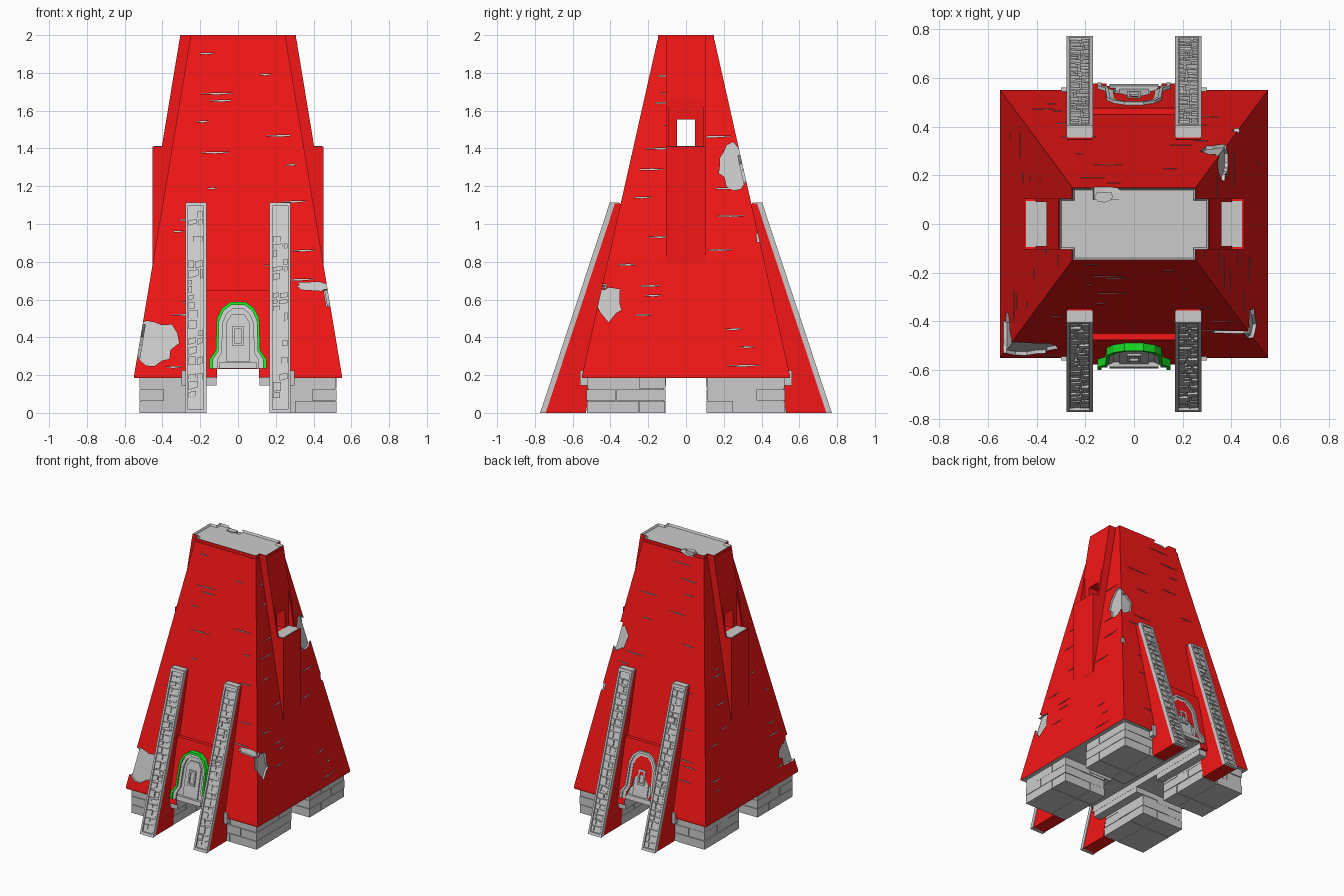
import bpy, bmesh, random

if "Cube" in bpy.data.objects:
    bpy.data.objects.remove(bpy.data.objects["Cube"])
random.seed(4)

def material(name, col):
    m = bpy.data.materials.new(name)
    m.diffuse_color = col
    m.use_nodes = True
    m.node_tree.nodes["Principled BSDF"].inputs["Base Color"].default_value = m.diffuse_color
    return m

RED = material("red_cladding", (0.9, 0.008, 0.008, 1))
GREEN = material("green_trim", (0.01, 0.8, 0.02, 1))

# Half-widths of the sloping faces at height z
hx = lambda z: 0.55 - max(z - 0.2, 0) * 0.1667
hy = lambda z: 0.55 - max(z - 0.2, 0) * 0.225
hf = lambda z: 0.768 - z * 0.331

def prism(bm, pts, fn, a, b):
    """Extrude a 2D outline between a and b; fn maps (u, v, t) to xyz."""
    lo = [bm.verts.new(fn(u, v, a)) for u, v in pts]
    hi = [bm.verts.new(fn(u, v, b)) for u, v in pts]
    n = len(pts)
    fs = [bm.faces.new(lo), bm.faces.new(hi)]
    fs += [bm.faces.new((lo[i], lo[(i + 1) % n], hi[(i + 1) % n], hi[i])) for i in range(n)]
    bmesh.ops.recalc_face_normals(bm, faces=fs)
    return fs

def on_y(s, half=hy):
    return lambda u, z, t: (u, s * (half(z) + t), z)

def on_x(s):
    return lambda u, z, t: (s * (hx(z) + t), u, z)

FLAT = lambda u, v, t: (u, v, t)

def rect(x0, x1, y0, y1):
    return [(x0, y0), (x1, y0), (x1, y1), (x0, y1)]

def box(bm, x0, x1, y0, y1, z0, z1):
    return prism(bm, rect(x0, x1, y0, y1), FLAT, z0, z1)

def make(name, bm, mats=(None,), index=0):
    me = bpy.data.meshes.new(name)
    for m in mats:
        me.materials.append(m)
    if index:
        for f in bm.faces:
            f.material_index = index
    bm.to_mesh(me)
    bm.free()
    ob = bpy.data.objects.new(name, me)
    bpy.context.collection.objects.link(ob)
    return ob

cutters = []
def cutter(fill, index=1):
    bm = bmesh.new()
    fill(bm)
    ob = make("cutter", bm, (RED, None), index)
    ob.hide_render = True
    cutters.append(ob)
    return ob

def cut(ob, tools):
    bpy.context.view_layer.objects.active = ob
    for t in tools:
        m = ob.modifiers.new("cut", 'BOOLEAN')
        m.operation, m.solver, m.object = 'DIFFERENCE', 'EXACT', t
        bpy.ops.object.modifier_apply(modifier=m.name)

def jag(u, z, ru, rz, n=16):
    """Ragged outline for a damaged patch."""
    import math
    out = []
    for i in range(n):
        a, r = math.tau * i / n, random.uniform(0.7, 1.15)
        out.append((u + ru * r * math.cos(a), z + rz * r * math.sin(a)))
    return out

def loft(bm, sections):
    rings = [[bm.verts.new((sx * a, sy * b, z)) for sx, sy in ((-1, -1), (1, -1), (1, 1), (-1, 1))]
             for a, b, z in sections]
    bm.faces.new(rings[0]).material_index = 1
    bm.faces.new(rings[-1])
    for r, q in zip(rings, rings[1:]):
        for i in range(4):
            bm.faces.new((r[i], r[(i + 1) % 4], q[(i + 1) % 4], q[i]))
    bmesh.ops.recalc_face_normals(bm, faces=bm.faces)

# Shared cutters: window tunnel, gate channel, balcony niches, broken roof edge
tunnel = cutter(lambda bm: box(bm, -1, 1, -0.047, 0.047, 1.41, 1.553), 0)
tunnel_wide = cutter(lambda bm: box(bm, -1, 1, -0.06, 0.06, 1.4, 1.565))
channel = cutter(lambda bm: box(bm, -0.112, 0.112, -1, 1, -0.1, 0.232))
niche = cutter(lambda bm: [box(bm, s * 0.48 - 0.12, s * 0.48 + 0.12, -0.09, 0.09, 1.41, 1.7)
                           for s in (-1, 1)], 0)
roof_bite = cutter(lambda bm: prism(bm, jag(-0.12, 2.0, 0.065, 0.045),
                                    lambda u, v, t: (u, t, v), 0.1, 0.25))

# Stone core seen through the broken cladding
bm = bmesh.new()
loft(bm, [(0.535, 0.535, 0.19), (0.535, 0.535, 0.2), (hx(1.93) - .014, hy(1.93) - .014, 1.93)])
core = make("stone_core", bm)
cut(core, [tunnel_wide, channel])

# Main tapered tower with ragged patches and scratches
bm = bmesh.new()
loft(bm, [(0.55, 0.55, 0.185), (0.55, 0.55, 0.2), (hx(1.975), hy(1.975), 1.975)])
body = make("tower_body", bm, (RED, None))
patches = [(on_y(-1), -0.44, 0.37, 0.12, 0.13), (on_x(-1), -0.47, 0.36, 0.1, 0.1),
           (on_y(-1), 0.40, 0.67, 0.1, 0.025), (on_x(1), 0.25, 1.31, 0.09, 0.12),
           (on_y(1), 0.34, 1.28, 0.07, 0.09), (on_x(1), -0.41, 0.58, 0.08, 0.1),
           (on_x(1), 0.44, 0.92, 0.08, 0.04)]
tools = [cutter(lambda bm, p=p: prism(bm, jag(*p[1:]), p[0], -0.022, 0.1)) for p in patches]

def scratches(bm):
    for fn, half in ((on_y(-1), hx), (on_y(1), hx), (on_x(-1), hy), (on_x(1), hy)):
        for k in range(20):
            z = 0.27 + k * 0.085 + random.uniform(-0.03, 0.03)
            n = random.uniform(0.03, 0.1)
            m = half(z) - n - 0.02
            u = random.choice((-1, 1)) * random.uniform(0.4, 1) * max(m, 0)
            if n + 0.02 < half(z):
                prism(bm, [(u - n, z), (u, z - 0.004), (u + n, z + 0.003), (u, z + 0.004)], fn, -0.01, 0.05)
cut(body, [tunnel, channel, cutter(scratches), roof_bite] + tools)

# Roof: cross outline, red edge, sunken grey floor
q = [(0.306, 0.105), (0.252, 0.105), (0.252, 0.147)]
quarter = q + [(-x, y) for x, y in reversed(q)]
bm = bmesh.new()
fs = prism(bm, quarter + [(-x, -y) for x, y in quarter], FLAT, 1.972, 2.0)
for f in fs[:2]:
    f.material_index = 1
bmesh.ops.inset_region(bm, faces=[fs[1]], thickness=0.011, depth=0)
bmesh.ops.translate(bm, verts=fs[1].verts, vec=(0, 0, -0.015))
roof = make("roof", bm, (RED, None))
cut(roof, [roof_bite])
bm = bmesh.new()
prism(bm, jag(-0.12, 0.11, 0.04, 0.025, 8), FLAT, 1.9, 1.993)
make("roof_rubble", bm)

# Side bays with balcony niches
for s, side in ((-1, "left"), (1, "right")):
    bm = bmesh.new()
    prism(bm, [(0.2, 0.78), (0.452, 0.79), (0.452, 1.41), (0.403, 1.41), (0.309, 1.98), (0.2, 1.98)],
          lambda u, v, t: (s * u, t, v), -0.105, 0.105)
    bay = make(side + "_bay", bm, (RED, None))
    cut(bay, [niche, tunnel])
    bm = bmesh.new()
    box(bm, s * 0.402 - 0.042, s * 0.402 + 0.042, -0.095, 0.095, 1.39, 1.414)
    make(side + "_balcony_floor", bm)

# Gate outline, shrunk towards its base for each nested layer
half_gate = [(0.15, 0.235), (0.15, 0.285), (0.118, 0.33), (0.112, 0.5), (0.085, 0.555), (0.04, 0.587)]
gate = half_gate + [(-x, z) for x, z in reversed(half_gate)]
def shrink(d):
    return [(x * (1 - d / 0.13), 0.235 + (z - 0.235) * (1 - d / 0.35)) for x, z in gate]

def band(bm, a, b, fn, t0, t1, closed=False):
    for i in range(len(a) - (not closed)):
        j = (i + 1) % len(a)
        prism(bm, [a[i], a[j], b[j], b[i]], fn, t0, t1)

# Front and back: raised panel, gate, buttress pair
bite = cutter(lambda bm: prism(bm, jag(0, 0.3, 0.1, 0.13), on_y(1), -0.03, 0.1))
for s, side in ((-1, "front"), (1, "back")):
    fn = on_y(s)
    bm = bmesh.new()
    prism(bm, [(-0.18, 0.187), (-0.18, 0.65), (0.18, 0.65), (0.18, 0.187)], fn, -0.02, 0.027)
    panel = make(side + "_panel", bm, (RED, None))
    cut(panel, [channel] + ([bite] if s > 0 else []))
    k = 0.0 if s < 0 else -0.02
    bm = bmesh.new()
    band(bm, gate, shrink(0.015), fn, 0, 0.058 + k)
    make(side + "_gate_trim", bm, (GREEN,) if s < 0 else (None,))
    bm = bmesh.new()
    band(bm, shrink(0.015), shrink(0.036), fn, 0, 0.047 + k)
    prism(bm, shrink(0.03), fn, -0.01, 0.031 + k)
    prism(bm, [(-.06, .27), (.06, .27), (.06, .48), (.035, .52), (-.035, .52), (-.06, .48)], fn, 0, 0.04 + k)
    prism(bm, rect(-0.1, 0.1, 0.236, 0.268), fn, 0, 0.052 + k)
    band(bm, rect(-.028, .028, .355, .46), rect(-.016, .016, .368, .447), fn, 0, 0.05 + k, True)
    make(side + "_gate", bm)
    for sx, lr in ((-1, "left"), (1, "right")):
        x0, x1 = sx * 0.223 - 0.055, sx * 0.223 + 0.055
        inset = lambda z: hf(z) - 0.015
        bm = bmesh.new()
        prism(bm, [(0.53, 0), (inset(0), 0), (inset(1.11), 1.11), (0.35, 1.11), (0.33, 1.08)],
              lambda u, v, t: (t, s * u, v), x0 + 0.004, x1 - 0.004)
        make(f"{side}_{lr}_buttress", bm, (RED,))
        # Carved grey capping: floor, rails, end blocks and broken relief
        fin = on_y(s, hf)
        bm = bmesh.new()
        prism(bm, rect(x0, x1, 0, 1.113), fin, -0.025, -0.008)
        for a in (x0, x1 - 0.014):
            prism(bm, rect(a, a + 0.014, 0, 1.113), fin, -0.02, 0.004)
        for z in (0, 1.095):
            prism(bm, rect(x0 + .014, x1 - .014, z, z + 0.018), fin, -0.02, 0.004)
        prism(bm, rect(x0, x1, 1.108, 1.115), lambda u, z, t: (u, s * t, z), 0.355, 0.4)
        z = 0.025
        while z < 1.05:
            h = random.uniform(0.025, 0.05)
            m = random.uniform(x0 + 0.035, x1 - 0.035)
            for a, b in ((x0 + 0.017, m - 0.004), (m + 0.004, x1 - 0.017)):
                lift = random.uniform(0, h * 0.4)
                prism(bm, [(a, z), (b, z + lift), (b, z + h), (a, z + h - lift * 0.5)], fin,
                      -0.02, random.uniform(-0.004, 0.003))
            z += h + 0.007
        make(f"{side}_{lr}_buttress_cap", bm)

# Four stone feet in courses, with a stepped block inside each
for sx in (-1, 1):
    for sy in (-1, 1):
        bm = bmesh.new()
        def span(x0, x1, y0, y1, z0, z1):
            xs, ys = sorted((sx * x0, sx * x1)), sorted((sy * y0, sy * y1))
            box(bm, *xs, *ys, z0, z1)
        span(0.178, 0.512, 0.116, 0.517, 0.004, 0.2)
        for r, (z0, z1) in enumerate(((0, 0.062), (0.065, 0.125), (0.128, 0.19))):
            cx, cy = 0.3 + 0.09 * (r % 2), 0.25 + 0.12 * (r % 2)
            for xa, xb in ((0.17, cx - 0.002), (cx + 0.002, 0.523)):
                for ya, yb in ((0.107, cy - 0.002), (cy + 0.002, 0.526)):
                    j = random.uniform(0, 0.005)
                    span(xa + j * (xa < 0.2), xb - j * (xb > 0.5), ya + j * (ya < 0.2), yb - j * (yb > 0.5), z0, z1)
        span(0.113, 0.3, 0.107, 0.56, 0.145, 0.225)
        make(f"{'front' if sy < 0 else 'back'}_{'left' if sx < 0 else 'right'}_foot", bm)

for c in cutters:
    bpy.data.objects.remove(c)
